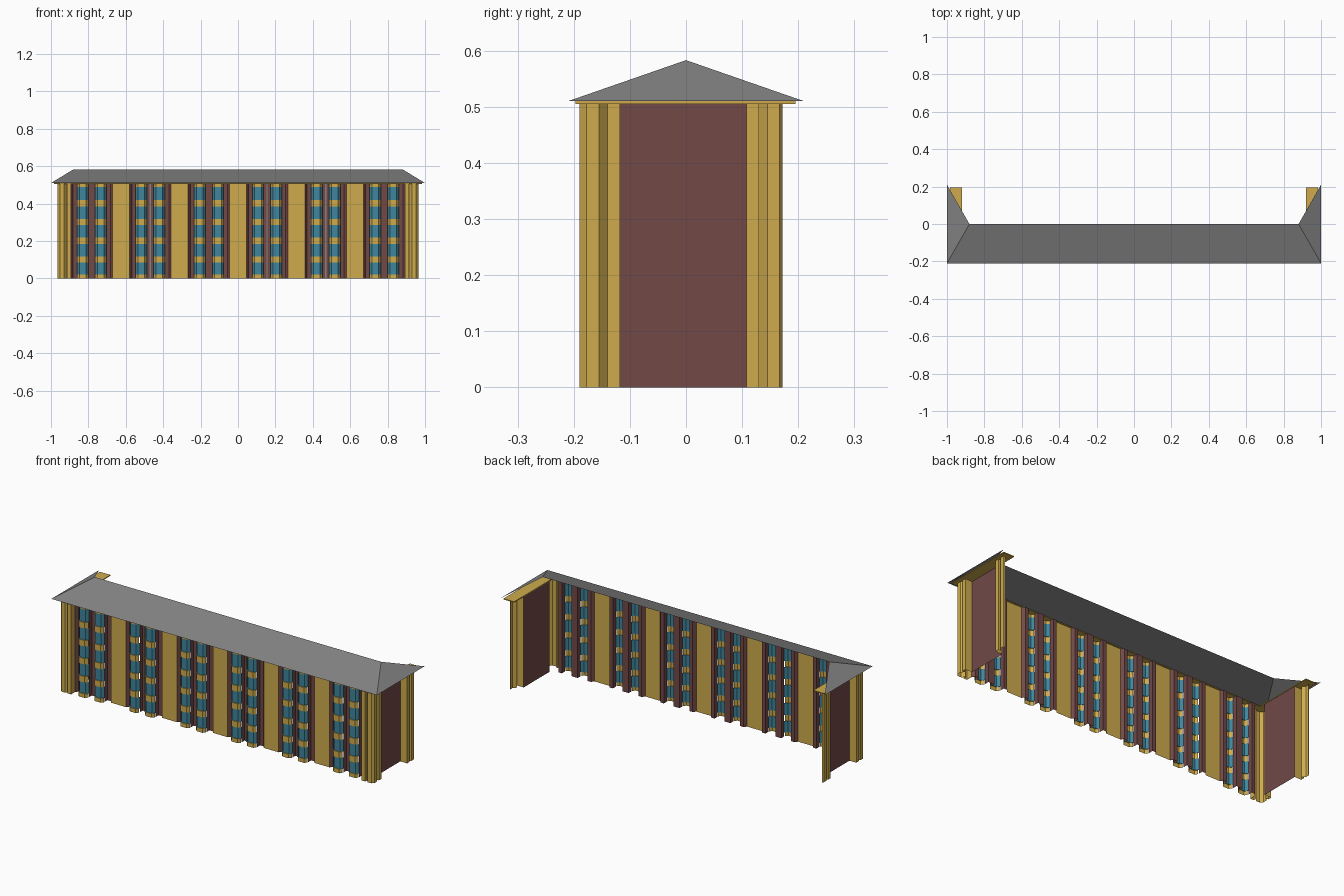
import bpy

if "Cube" in bpy.data.objects:
    bpy.data.objects.remove(bpy.data.objects["Cube"])


def mat(name, rgb):
    m = bpy.data.materials.new(name)
    m.diffuse_color = (*rgb, 1)
    m.use_nodes = True
    m.node_tree.nodes["Principled BSDF"].inputs["Base Color"].default_value = m.diffuse_color
    return m


GOLD = mat("gold stone", (0.62, 0.41, 0.073))
MAROON = mat("maroon brick", (0.165, 0.066, 0.062))
BLUE = mat("blue glass", (0.05, 0.24, 0.34))
GREY = mat("grey roof", (0.23, 0.23, 0.23))
TOP = 0.505


def mesh(name, verts, faces, mats, rule=None):
    me = bpy.data.meshes.new(name)
    me.from_pydata(verts, [], faces)
    for m in mats:
        me.materials.append(m)
    if rule:
        for i, p in enumerate(me.polygons):
            p.material_index = rule(i)
    me.update()
    ob = bpy.data.objects.new(name, me)
    bpy.context.collection.objects.link(ob)
    return ob


def sheet(name, plan, rows, mats, rule=None):
    """Vertical wall sheet: plan outline (x, y) lofted through rows of (z, forward offset)."""
    n = len(plan)
    verts = [(x, y - off, z) for z, off in rows for x, y in plan]
    faces = [(r * n + i, r * n + i + 1, (r + 1) * n + i + 1, (r + 1) * n + i)
             for r in range(len(rows) - 1) for i in range(n - 1)]
    return mesh(name, verts, faces, mats, rule)


def box(name, x0, x1, y0, y1, z0, z1, m):
    v = [(x, y, z) for z in (z0, z1) for x, y in ((x0, y0), (x1, y0), (x1, y1), (x0, y1))]
    f = [(3, 2, 1, 0), (4, 5, 6, 7), (0, 1, 5, 4), (1, 2, 6, 5), (2, 3, 7, 6), (3, 0, 4, 7)]
    return mesh(name, v, f, [m])


FLAT = [(0, 0), (TOP, 0)]
WALL_Y, PANEL_Y = -0.14, -0.155
BAYS = [-0.782, -0.469, -0.156, 0.156, 0.469, 0.782]
BW, WO, WH = 0.111, 0.0485, 0.03   # bay half width, window offset, window half width

# rows for a bay window: gold bands at every floor stand slightly forward
win_rows, band_rows = [(0, 0.005), (0.022, 0.005), (0.022, 0)], {0, 1}
for k in range(1, 5):
    a, b = k * 0.1 - 0.015, k * 0.1 + 0.018
    start = len(win_rows)
    win_rows += [(a, 0), (a, 0.005), (b, 0.005), (b, 0)]
    band_rows |= {start, start + 1, start + 2}
win_rows += [(0.488, 0), (TOP, 0)]
band_rows.add(len(win_rows) - 2)

for n, c in enumerate(BAYS):
    # brick strips beside and between the windows, with the window reveals
    for s in (-1, 1):
        o, i = WO + WH, WO - WH
        pts = [(c + s * BW, PANEL_Y), (c + s * (BW - 0.012), WALL_Y),
               (c + s * o, WALL_Y), (c + s * o, -0.166)]
        sheet("brick_side_strip", pts[::s * -1] if s > 0 else pts, FLAT, [MAROON])
    sheet("brick_centre_strip", [(c - i, -0.166), (c - i, WALL_Y), (c + i, WALL_Y), (c + i, -0.166)],
          FLAT, [MAROON])
    # faceted window stacks
    for s in (-1, 1):
        w = c + s * WO
        plan = [(w - WH, -0.166), (w - 0.018, -0.18), (w + 0.018, -0.18), (w + WH, -0.166)]
        sheet("window_stack", plan, win_rows, [BLUE, GOLD],
              lambda f: 1 if f // 3 in band_rows else 0)
    # drain pipe between window stacks
    if n in (1, 3, 4):
        box("drain_pipe", c - 0.003, c + 0.003, -0.148, -0.141, 0, TOP, GREY)

# gold panels between bays
for a, b in zip(BAYS, BAYS[1:]):
    sheet("gold_panel", [(a + BW, PANEL_Y), (b - BW, PANEL_Y)], FLAT, [GOLD])

# corner pillars: folded outline, mirrored to the back and cut at the open rear
CORNER = [(0.893, -0.155), (0.893, -0.19), (0.915, -0.19), (0.915, -0.174), (0.93, -0.19),
          (0.952, -0.19), (0.964, -0.177), (0.964, -0.155), (0.948, -0.14),
          (0.964, -0.14), (0.964, -0.118), (0.922, -0.118)]
REAR = [(x, -0.01 - y) for x, y in CORNER[6:]]
REAR = [(0.957, 0.172)] + REAR
for s in (-1, 1):
    for name, outline, m in (("front_corner_pillar", CORNER, GOLD),
                             ("rear_corner_pillar", REAR[::-1], GOLD),
                             ("side_wall", [(0.922, -0.118), (0.922, 0.108)], MAROON)):
        pts = [(s * x, y) for x, y in outline]
        sheet(name, pts[::s], FLAT, [m])
    # side eave soffit
    x0, x1 = sorted((s * 0.92, s * 0.985))
    box("side_soffit", x0, x1, -0.15, 0.195, TOP, 0.5098, GOLD)

# front eave soffit
box("front_soffit", -0.985, 0.985, -0.197, -0.15, TOP, 0.5098, GOLD)

# half hipped roof, open at the back
mesh("roof",
     [(-1, -0.21, 0.51), (1, -0.21, 0.51), (1, 0.21, 0.51), (-1, 0.21, 0.51),
      (-0.88, 0, 0.583), (0.88, 0, 0.583)],
     [(0, 1, 5, 4), (1, 2, 5), (3, 0, 4)], [GREY])
